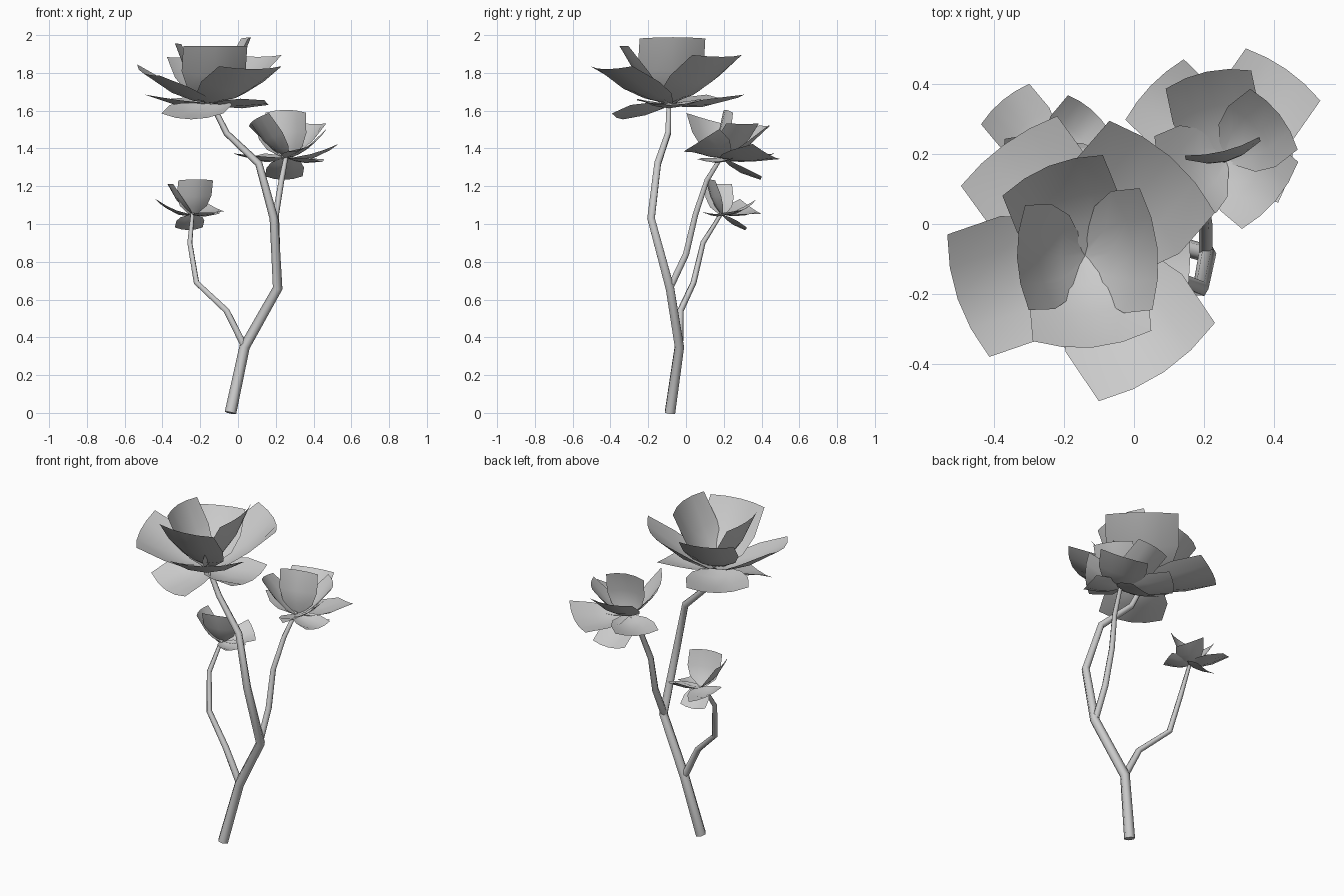
import bpy, bmesh
from math import sin, cos, pi, radians, hypot
from mathutils import Vector

if "Cube" in bpy.data.objects:
    bpy.data.objects.remove(bpy.data.objects["Cube"])


def stem(name, points):
    """Tapered stem through (x, y, z, radius) points."""
    cu = bpy.data.curves.new(name, 'CURVE')
    cu.dimensions = '3D'
    cu.bevel_depth = 1.0
    cu.bevel_resolution = 1
    cu.use_fill_caps = True
    sp = cu.splines.new('POLY')
    sp.points.add(len(points) - 1)
    for p, (x, y, z, r) in zip(sp.points, points):
        p.co = (x, y, z, 1)
        p.radius = r
    sp.use_smooth = True
    ob = bpy.data.objects.new(name, cu)
    bpy.context.collection.objects.link(ob)


# petal outline: (position along petal, width factor, cup factor)
ROWS = [(0, .2, 0), (.25, .78, .7), (.55, 1, 1), (1, 1, .5)]
COLS = [-1, -.5, 0, .5, 1]


def flower(name, base, petals):
    """Each petal: azimuth, reach, rise, width, skew of the tip edge."""
    bm = bmesh.new()
    base = Vector(base)
    for az, reach, rise, width, skew in petals:
        a = radians(az)
        out = Vector((cos(a), sin(a), 0))
        side = Vector((-sin(a), cos(a), 0))
        up = Vector((0, 0, 1))
        length = hypot(reach, rise)
        along = (out * reach + up * rise) / length
        normal = (up * reach - out * rise) / length
        grid = []
        for t, wf, cf in ROWS:
            row = []
            for v in COLS:
                tip = .06 * width * (1 - v * v) * t * t
                lift = .15 * width * cf * v * v - .12 * length * sin(pi * t)
                co = (base + along * (length * t + tip) + normal * lift
                      + side * (v * wf * width / 2) + up * (skew * v * t / 2))
                if t == 1:
                    # the measured reach and rise refer to the tip corners
                    co -= normal * (.06 * width)
                row.append(bm.verts.new(co))
            grid.append(row)
        for r0, r1 in zip(grid, grid[1:]):
            for i in range(len(COLS) - 1):
                bm.faces.new((r0[i], r1[i], r1[i + 1], r0[i + 1])).smooth = True
    bmesh.ops.recalc_face_normals(bm, faces=bm.faces)
    me = bpy.data.meshes.new(name)
    bm.to_mesh(me)
    bm.free()
    ob = bpy.data.objects.new(name, me)
    bpy.context.collection.objects.link(ob)


# stems
stem("main_stem", [
    (-.04, -.085, 0, .031), (.035, -.035, .35, .028), (.21, -.085, .66, .026),
    (.19, -.185, 1.03, .023), (.11, -.15, 1.32, .02), (-.06, -.095, 1.48, .017),
    (-.14, -.09, 1.64, .014)])
stem("right_branch", [
    (.205, -.085, .66, .02), (.205, 0, .84, .019), (.2, .05, 1.05, .017),
    (.23, .11, 1.23, .015), (.255, .19, 1.36, .012)])
stem("left_branch", [
    (.035, -.035, .35, .02), (-.06, -.03, .54, .018), (-.22, .04, .69, .016),
    (-.255, .09, .9, .014), (-.24, .19, 1.06, .01)])

# large top flower: lower, middle and inner petals
flower("top_flower", (-.14, -.09, 1.64), [
    (126, .37, .04, .34, 0), (0, .28, .01, .34, 0), (246, .25, -.06, .36, 0),
    (49, .34, .25, .40, 0), (199, .355, .17, .37, -.06), (304, .37, .19, .40, 0),
    (112, .25, .24, .31, 0), (275, .235, .30, .34, 0),
    (182, .17, .31, .30, 0), (6, .18, .34, .35, 0)])

# medium flower, leaning backward
flower("right_flower", (.26, .19, 1.35), [
    (95, .20, -.10, .20, 0), (345, .18, -.01, .17, 0),
    (55, .29, .03, .26, -.08), (136, .28, .02, .24, 0),
    (320, .17, .09, .25, .12), (102, .23, .17, .25, 0),
    (203, .165, .20, .27, .07), (38, .18, .18, .22, 0),
    (284, -.03, .24, .22, 0)])

# small flower, leaning backward
flower("left_flower", (-.24, .19, 1.05), [
    (100, .12, -.07, .15, 0), (340, .13, .01, .14, 0),
    (130, .20, .04, .18, .08), (50, .17, .045, .15, .06),
    (190, .12, .16, .15, 0), (285, .065, .18, .19, 0)])
